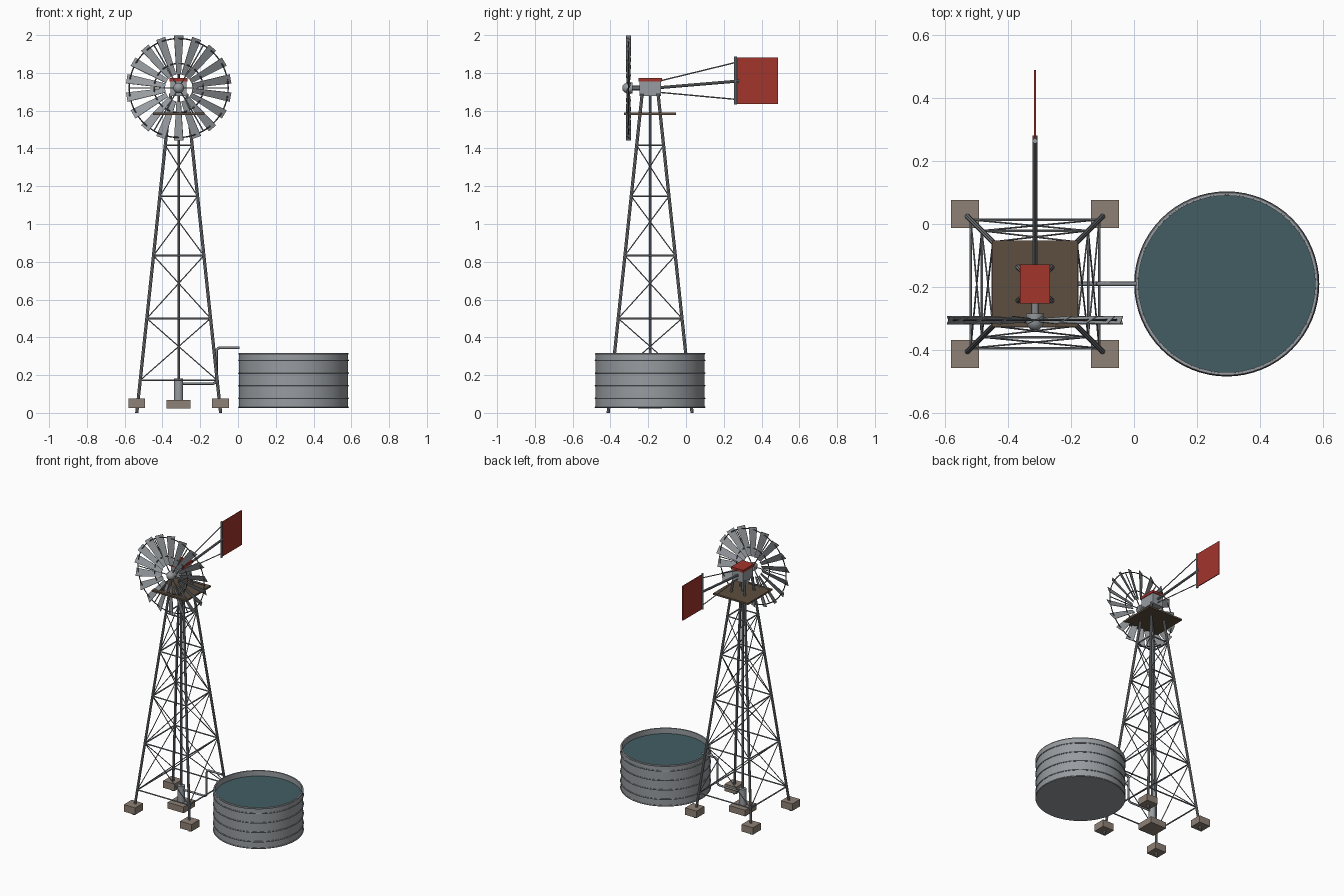
import bpy, bmesh, math
from mathutils import Vector, Matrix

if "Cube" in bpy.data.objects:
    bpy.data.objects.remove(bpy.data.objects["Cube"])

CX, CY = -0.314, -0.19          # tower axis
HUB_Z, WHEEL_Y = 1.72, -0.305   # wheel centre
TANK = Vector((0.294, CY, 0))


def material(name, rgb):
    m = bpy.data.materials.new(name)
    m.use_nodes = True
    m.diffuse_color = (*rgb, 1)
    m.node_tree.nodes["Principled BSDF"].inputs["Base Color"].default_value = (*rgb, 1)
    return m


galvanised = material("galvanised steel", (0.31, 0.33, 0.35))
steel = material("tower steel", (0.22, 0.235, 0.25))
dark = material("dark wire", (0.08, 0.085, 0.09))
red = material("red paint", (0.36, 0.035, 0.025))
wood = material("platform wood", (0.11, 0.077, 0.05))
concrete = material("concrete", (0.27, 0.22, 0.18))
water_blue = material("water", (0.055, 0.11, 0.125))


def finish(name, bm, mat, smooth=True):
    bmesh.ops.recalc_face_normals(bm, faces=bm.faces)
    mesh = bpy.data.meshes.new(name)
    bm.to_mesh(mesh)
    bm.free()
    mesh.materials.append(mat)
    ob = bpy.data.objects.new(name, mesh)
    bpy.context.collection.objects.link(ob)
    if smooth:
        bpy.ops.object.select_all(action='DESELECT')
        ob.select_set(True)
        bpy.context.view_layer.objects.active = ob
        bpy.ops.object.shade_smooth_by_angle()
    return ob


def rod(bm, a, b, r, sides=8, r_end=None):
    a, b = Vector(a), Vector(b)
    d = b - a
    m = Matrix.Translation((a + b) / 2) @ d.to_track_quat('Z', 'Y').to_matrix().to_4x4()
    bmesh.ops.create_cone(bm, cap_ends=True, segments=sides, radius1=r,
                          radius2=r if r_end is None else r_end, depth=d.length, matrix=m)


def rods(name, pairs, r, mat, sides=8):
    bm = bmesh.new()
    for a, b in pairs:
        rod(bm, a, b, r, sides)
    return finish(name, bm, mat)


def box(name, centre, size, mat):
    bm = bmesh.new()
    bmesh.ops.create_cube(bm, matrix=Matrix.Translation(centre) @ Matrix.Diagonal((*size, 1)))
    return finish(name, bm, mat, False)


def lathe(name, profile, mat, matrix, steps=48):
    bm = bmesh.new()
    vs = [bm.verts.new((r, 0, z)) for r, z in profile]
    es = [bm.edges.new(p) for p in zip(vs, vs[1:])]
    bmesh.ops.spin(bm, geom=vs + es, cent=(0, 0, 0), axis=(0, 0, 1),
                   angle=math.tau, steps=steps, use_merge=True)
    bmesh.ops.remove_doubles(bm, verts=bm.verts, dist=1e-5)
    bm.transform(matrix)
    return finish(name, bm, mat)


def ring(name, radius, thickness, mat, matrix, steps=48):
    prof = [(radius + thickness * math.cos(i * math.tau / 6),
             thickness * math.sin(i * math.tau / 6)) for i in range(7)]
    return lathe(name, prof, mat, matrix, steps)


# Tower: four leaning legs, girts and crossed wires on every side
def leg_point(sx, sy, z):
    o = 0.222 - 0.1065 * z
    return Vector((CX + sx * o, CY + sy * o, z))


corners = [(-1, -1), (1, -1), (1, 1), (-1, 1)]
sides = list(zip(corners, corners[1:] + corners[:1]))
levels = [0.173, 0.5, 0.833, 1.147, 1.417]
rods("tower_legs", [(leg_point(*c, 0), leg_point(*c, 1.69)) for c in corners], 0.0085, steel)
rods("tower_girts", [(leg_point(*a, z), leg_point(*b, z)) for z in levels for a, b in sides],
     0.005, steel, 6)
braces = []
for lo, hi in zip(levels, levels[1:]):
    for a, b in sides:
        braces += [(leg_point(*a, lo), leg_point(*b, hi)), (leg_point(*b, lo), leg_point(*a, hi))]
rods("tower_braces", braces, 0.003, steel, 6)
for i, (sx, sy) in enumerate(corners):
    box(f"footing_{i + 1}", (CX + sx * 0.222, CY + sy * 0.222, 0.05), (0.089, 0.089, 0.05), concrete)
box("platform", (CX, CY, 1.583), (0.274, 0.274, 0.012), wood)

# Pump, drop pipe and outlet pipe
box("pump_base", (CX, CY, 0.046), (0.127, 0.127, 0.044), concrete)
rods("pump_barrel", [((CX, CY, 0.068), (CX, CY, 0.183))], 0.024, galvanised, 20)
rods("pump_rod", [((CX, CY, 0.18), (CX, CY, 1.69))], 0.007, steel)


def bend(x, z, start, r=0.02):
    return [(x + r * math.cos(math.radians(start + k * 22.5)),
             z + r * math.sin(math.radians(start + k * 22.5))) for k in range(5)]


path = [(CX, 0.155)] + bend(-0.134, 0.175, -90) + bend(-0.094, 0.325, 90)[::-1] + [(0.008, 0.345)]
curve = bpy.data.curves.new("outlet_pipe", 'CURVE')
curve.dimensions = '3D'
curve.bevel_depth = 0.007
curve.bevel_resolution = 2
curve.use_fill_caps = True
curve.materials.append(steel)
spline = curve.splines.new('POLY')
spline.points.add(len(path) - 1)
for p, (x, z) in zip(spline.points, path):
    p.co = (x, CY, z, 1)
    spline.use_smooth = True
bpy.context.collection.objects.link(bpy.data.objects.new("outlet_pipe", curve))

# Water tank with ribs and rim
at_tank = Matrix.Translation(TANK)
lathe("tank", [(0, 0.025), (0.289, 0.025), (0.289, 0.318), (0.28, 0.318), (0.28, 0.05), (0, 0.05)],
      galvanised, at_tank, 64)
lathe("water", [(0, 0.28), (0.281, 0.28)], water_blue, at_tank, 64)
for i, z in enumerate([0.03, 0.077, 0.144, 0.211, 0.278]):
    ring(f"tank_rib_{i + 1}", 0.289, 0.0045, steel, at_tank @ Matrix.Translation((0, 0, z)), 64)
ring("tank_rim", 0.286, 0.006, galvanised, at_tank @ Matrix.Translation((0, 0, 0.313)), 64)

# Wheel: pitched tapered blades, rings, spokes and hub
BLADES, PITCH = 18, math.radians(27)
to_wheel = Matrix.Translation((CX, WHEEL_Y, HUB_Z))
bm = bmesh.new()
for i in range(BLADES):
    spin = to_wheel @ Matrix.Rotation(i * math.tau / BLADES, 4, 'Y') @ Matrix.Rotation(PITCH, 4, 'Z')
    new = bmesh.ops.create_cube(bm)["verts"]
    for v in new:
        outer = v.co.z > 0
        v.co = spin @ Vector((v.co.x * (0.055 if outer else 0.026), v.co.y * 0.003,
                              0.279 if outer else 0.072))
finish("wheel_blades", bm, galvanised, False)
facing = to_wheel @ Matrix.Rotation(math.pi / 2, 4, 'X')   # lathe axis points forward
ring("wheel_outer_ring", 0.262, 0.0035, dark, facing, 54)
ring("wheel_inner_ring", 0.13, 0.0035, dark, facing, 54)
spokes = []
for i in range(6):
    turn = to_wheel @ Matrix.Rotation(i * math.tau / 6 + math.pi / 18 * 3, 4, 'Y')
    spokes.append((turn @ Vector((0, 0, 0.015)), turn @ Vector((0, 0, 0.262))))
rods("wheel_spokes", spokes, 0.0035, steel, 6)
lathe("wheel_hub", [(0, -0.022), (0.028, -0.022), (0.028, 0.01), (0.022, 0.022), (0.012, 0.03), (0, 0.032)],
      galvanised, facing, 24)
rods("wheel_shaft", [((CX, WHEEL_Y, HUB_Z), (CX, -0.24, HUB_Z))], 0.012, steel, 12)

# Gearbox
box("gearbox", (CX, CY, 1.716), (0.085, 0.114, 0.076), galvanised)
box("gearbox_lid", (CX, CY, 1.763), (0.095, 0.124, 0.018), red)

# Tail boom, stays and vane
rods("tail_boom", [((CX, -0.14, 1.722), (CX, 0.28, 1.757))], 0.008, steel, 10)
rods("tail_stays", [((CX, -0.14, 1.757), (CX, 0.262, 1.855)),
                    ((CX, -0.14, 1.697), (CX, 0.262, 1.66))], 0.0035, steel, 6)
rods("vane_post", [((CX, 0.263, 1.632), (CX, 0.263, 1.886))], 0.008, galvanised, 10)
box("tail_vane", (CX, 0.377, 1.759), (0.006, 0.222, 0.246), red)
